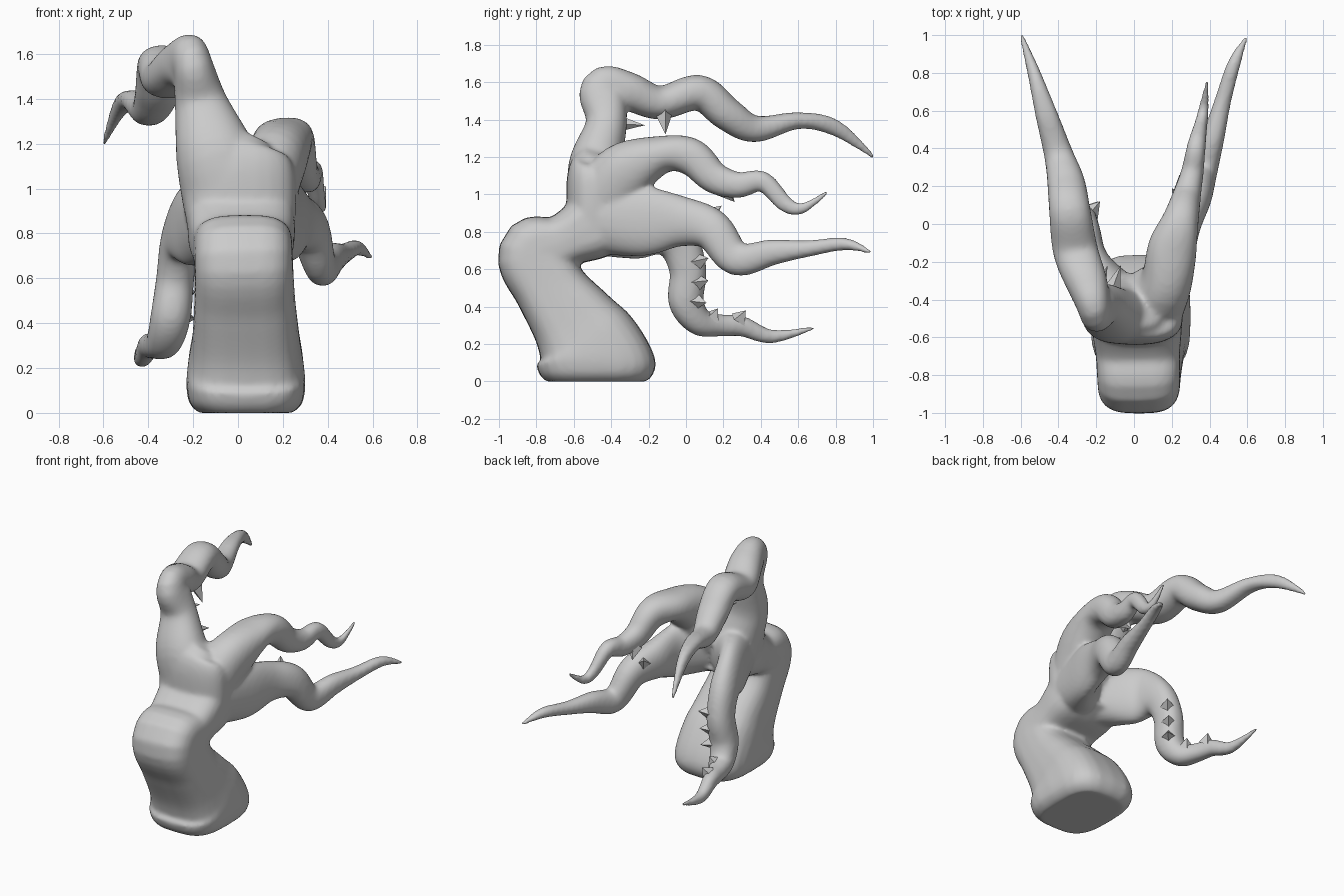
import bpy, bmesh, math
from mathutils import Vector


def spline(keys, steps=6):
    # Catmull-Rom through keys of (x, y, z, half width, half depth)
    k = [keys[0]] + keys + [keys[-1]]
    out = []
    for a, b, c, d in zip(k, k[1:], k[2:], k[3:]):
        for i in range(steps):
            t = i / steps
            out.append([0.5 * (2*q + (r-p)*t + (2*p-5*q+4*r-s)*t*t + (3*q-p-3*r+s)*t**3)
                        for p, q, r, s in zip(a, b, c, d)])
    return out + [list(keys[-1])]


def limb(bm, keys, power=2.2, sides=24):
    # loft rounded-square rings along a bent path; rings level out at the ground
    path = spline(keys)
    pts = [Vector(p[:3]) for p in path]
    rings = []
    for i, p in enumerate(path):
        t = (pts[min(i+1, len(pts)-1)] - pts[max(i-1, 0)]).normalized()
        t = t.lerp(Vector((0, 0, 1)), min(1, max(0, 1.6 - p[2] / 0.15))).normalized()
        s = (Vector((1, 0, 0)) - t * t.x).normalized()
        n = s.cross(t)
        ring = []
        for j in range(sides):
            a = math.tau * j / sides
            c, d = math.cos(a), math.sin(a)
            u = math.copysign(abs(c) ** (2/power), c) * max(p[3], 0.01)
            v = math.copysign(abs(d) ** (2/power), d) * max(p[4], 0.01)
            co = pts[i] + s*u + n*v
            co.z = max(co.z, 0)
            ring.append(bm.verts.new(co))
        rings.append(ring)
    for r, q in zip(rings, rings[1:]):
        for j in range(sides):
            m = (j+1) % sides
            bm.faces.new((r[j], r[m], q[m], q[j]))
    bm.faces.new(rings[0][::-1])
    bm.faces.new(rings[-1])


def finish(bm, name):
    bmesh.ops.recalc_face_normals(bm, faces=bm.faces)
    me = bpy.data.meshes.new(name)
    bm.to_mesh(me)
    bm.free()
    ob = bpy.data.objects.new(name, me)
    bpy.context.collection.objects.link(ob)
    return ob


bm = bmesh.new()
# forearm: wide foot, backward lean, bent wrist
limb(bm, [(.035, -.48, 0, .21, .27), (.035, -.48, .04, .25, .305), (.035, -.485, .11, .265, .32),
          (.035, -.525, .2, .26, .285), (.035, -.6, .32, .24, .235), (.03, -.725, .5, .225, .195),
          (.025, -.80, .68, .22, .205), (.02, -.67, .745, .225, .145), (.015, -.52, .82, .24, .18),
          (.015, -.42, .89, .22, .2)], 3.2)
# palm heel, joining the two upper fingers
limb(bm, [(.02, -.5, .76, .23, .14), (.01, -.495, .93, .25, .145), (.01, -.5, 1.1, .24, .135),
          (.02, -.48, 1.19, .19, .11), (.04, -.47, 1.24, .11, .07)], 2.4)
# upper left finger
limb(bm, [(-.02, -.44, .9, .22, .19), (-.1, -.48, 1.15, .18, .15), (-.165, -.425, 1.38, .12, .11),
          (-.205, -.44, 1.55, .09, .13), (-.25, -.31, 1.55, .11, .105), (-.31, -.14, 1.49, .12, .09),
          (-.34, .07, 1.545, .11, .095), (-.36, .22, 1.43, .1, .09), (-.40, .37, 1.35, .078, .072),
          (-.47, .6, 1.395, .058, .045), (-.53, .8, 1.355, .035, .045), (-.6, 1.01, 1.195, .012, .012)])
# upper right finger
limb(bm, [(.06, -.45, .95, .2, .19), (.165, -.32, 1.12, .14, .165), (.205, -.12, 1.215, .13, .10),
          (.25, .03, 1.2, .095, .1), (.28, .15, 1.09, .075, .085), (.31, .28, 1.05, .06, .07),
          (.33, .41, 1.07, .05, .055), (.355, .53, .95, .035, .045), (.37, .62, .925, .027, .03),
          (.39, .76, 1.015, .012, .012)])
# lower right finger
limb(bm, [(.1, -.44, .88, .17, .2), (.22, -.22, .86, .09, .19), (.26, -.02, .855, .09, .135),
          (.32, .14, .81, .09, .11), (.37, .27, .655, .07, .09), (.42, .46, .69, .06, .07),
          (.47, .65, .71, .045, .045), (.53, .85, .735, .036, .034), (.595, .99, .69, .012, .012)])
# lower left finger
limb(bm, [(-.06, -.44, .86, .17, .19), (-.21, -.22, .84, .09, .19), (-.26, -.06, .765, .085, .12),
          (-.28, .01, .6, .085, .1), (-.30, .0, .43, .09, .095), (-.33, .07, .32, .08, .075),
          (-.37, .18, .3, .062, .06), (-.40, .3, .295, .05, .055), (-.43, .46, .24, .037, .037),
          (-.455, .69, .288, .012, .012)])
hand = finish(bm, "twisted_hand")
rm = hand.modifiers.new("fuse", 'REMESH')
rm.mode = 'VOXEL'
rm.voxel_size = 0.013
rm.use_smooth_shade = True
sm = hand.modifiers.new("soften", 'SMOOTH')
sm.factor = 0.5
sm.iterations = 12

# splinters on the inner sides of the fingers: base, tip
bm = bmesh.new()
for base, tip in [((-.25, -.12, 1.44), (-.2, -.11, 1.32)), ((-.2, -.38, 1.38), (-.14, -.22, 1.37)),
                  ((-.12, -.36, 1.25), (-.07, -.22, 1.22)), ((-.23, .06, .64), (-.18, .12, .66)),
                  ((-.24, .06, .53), (-.19, .12, .54)), ((-.25, .05, .43), (-.19, .11, .42)),
                  ((-.32, .14, .34), (-.3, .17, .39)), ((-.37, .28, .33), (-.35, .32, .38)),
                  ((.25, .12, .88), (.2, .19, .94)), ((.26, .2, 1.03), (.24, .26, .96))]:
    b, t = Vector(base), Vector(tip)
    d = t - b
    rot = d.to_track_quat('Z', 'Y').to_matrix().to_4x4()
    rot.translation = (b + t) / 2
    bmesh.ops.create_cone(bm, cap_ends=True, segments=4, radius1=.05, radius2=0,
                          depth=d.length, matrix=rot)
finish(bm, "splinters")
